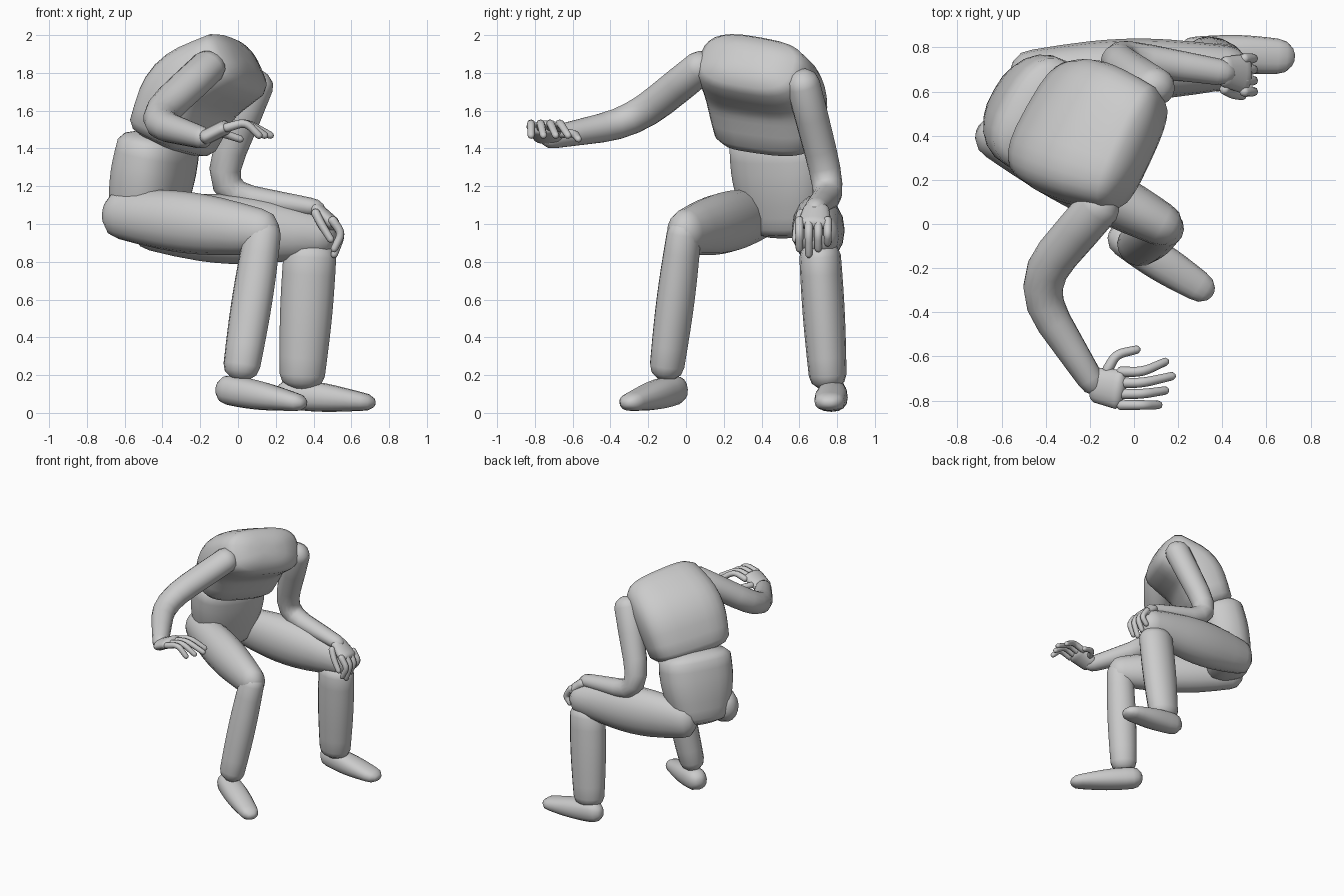
import bpy
import bmesh
from math import sin, cos, pi, tau, copysign
from mathutils import Vector

cube = bpy.data.objects.get("Cube")
if cube:
    bpy.data.objects.remove(cube, do_unlink=True)

# One plain material
tone = (.6, .6, .6, 1)
grey = bpy.data.materials.new("plain grey")
grey.use_nodes = True
grey.diffuse_color = tone
grey.node_tree.nodes["Principled BSDF"].inputs["Base Color"].default_value = tone

# The torso is turned towards its right leg
FORWARD = Vector((.87, -.49, 0))
LATERAL = Vector((.49, .87, 0))
UP = Vector((0, 0, 1))
LEFT = Vector((0, 1, 0))


def body(forward, lateral, height):
    """Point measured along the turned axes of the torso."""
    return FORWARD * forward + LATERAL * lateral + UP * height


def bent_path(start, joint, end):
    """Points from start to end with a rounded corner at the joint."""
    before, after = start.lerp(joint, .6), joint.lerp(end, .4)
    corner = []
    for step in range(5):
        t = step / 4
        corner.append(before.lerp(joint, t).lerp(joint.lerp(after, t), t))
    return [start, start.lerp(joint, .3), *corner, joint.lerp(end, .7), end]


def ring_points(centre, tangent, side, width, height, power, count):
    """Rounded-box cross-section at right angles to the tangent."""
    across = (side - tangent * side.dot(tangent)).normalized()
    above = tangent.cross(across)
    for k in range(count):
        angle = tau * k / count
        c, s = cos(angle), sin(angle)
        x = copysign(abs(c) ** (2 / power), c) * width
        y = copysign(abs(s) ** (2 / power), s) * height
        yield centre + across * x + above * y


def limb(name, start, end, first, last, side=LEFT, joint=None,
         bulge=0.0, dome=.08, power=2, count=16):
    """Dome-ended tube; first and last are half width and half height at its ends."""
    start, end = Vector(start), Vector(end)
    joint = Vector(joint) if joint else start.lerp(end, .5)
    path = bent_path(start, joint, end)
    steps = [(b - a) for a, b in zip(path, path[1:])]
    total = sum(step.length for step in steps)
    first, last = Vector(first), Vector(last)

    # Rings along the path, swelling towards the middle
    rings, travelled = [], 0
    for i, point in enumerate(path):
        into, out = steps[max(i - 1, 0)], steps[min(i, len(steps) - 1)]
        tangent = (into.normalized() + out.normalized()).normalized()
        t = travelled / total
        size = first.lerp(last, t) * (1 + bulge * sin(pi * t))
        rings.append((point, tangent, size))
        travelled += out.length

    # Shrinking rings that round off both ends
    def cap(ring, length):
        point, tangent, size = ring
        angles = [pi / 6, pi / 3, pi * .43]
        return [(point + tangent * length * sin(a), tangent, size * cos(a)) for a in angles]

    rings = cap(rings[0], -dome)[::-1] + rings + cap(rings[-1], dome)

    bm = bmesh.new()
    loops = [[bm.verts.new(p) for p in ring_points(point, tangent, side, *size, power, count)]
             for point, tangent, size in rings]
    for low, high in zip(loops, loops[1:]):
        for k in range(count):
            n = (k + 1) % count
            bm.faces.new((low[k], low[n], high[n], high[k]))
    bm.faces.new(loops[0][::-1])
    bm.faces.new(loops[-1])
    bmesh.ops.recalc_face_normals(bm, faces=bm.faces)
    mesh = bpy.data.meshes.new(name)
    bm.to_mesh(mesh)
    bm.free()
    mesh.materials.append(grey)
    mesh.shade_smooth()
    bpy.context.collection.objects.link(bpy.data.objects.new(name, mesh))


# Torso: a broad chest hunched forward over a slimmer abdomen
limb("chest", body(-.52, .22, 1.47), body(-.18, .29, 1.84), (.3, .18), (.3, .17),
     side=LATERAL - UP * .12, joint=body(-.42, .25, 1.71), bulge=.1, power=3, count=28)
limb("abdomen", (-.5, .53, 1), (-.42, .49, 1.42), (.21, .16), (.27, .18),
     side=LATERAL, bulge=.1, dome=.07, power=2.5, count=24)

# Legs
limb("right_thigh", (-.62, .39, 1.05), (.12, 0, .96), (.1, .13), (.1, .12),
     side=LATERAL, bulge=.3, dome=.1)
limb("left_thigh", (-.46, .69, 1), (.42, .71, .94), (.1, .14), (.1, .12),
     bulge=.4, dome=.1)
limb("right_shin", (.13, -.01, .95), (.02, -.1, .25), (.09, .1), (.09, .1),
     side=LATERAL, bulge=.1)
limb("left_shin", (.38, .71, .83), (.34, .75, .2), (.11, .14), (.1, .12), bulge=.06)

# Feet
limb("right_foot", (-.04, -.07, .12), (.29, -.28, .06), (.08, .08), (.07, .05),
     side=LATERAL, bulge=.15, power=2.3)
limb("left_foot", (.28, .78, .1), (.65, .76, .06), (.07, .08), (.08, .05),
     bulge=.15, power=2.3)

# Arms
limb("right_arm", (-.16, .08, 1.83), (-.2, -.7, 1.46), (.1, .09), (.06, .06),
     side=FORWARD, joint=(-.47, -.28, 1.54), bulge=.15)
limb("left_arm", (.09, .62, 1.74), (.38, .69, 1.09), (.09, .1), (.06, .05),
     joint=(-.13, .77, 1.16), bulge=.1)

# Palms
limb("right_palm", (-.17, -.73, 1.46), (-.07, -.75, 1.51), (.08, .04), (.09, .04), dome=.03)
limb("left_palm", (.41, .69, 1.08), (.5, .68, 1), (.07, .04), (.09, .04), dome=.03)


def finger(name, start, joint, tip, radius=.024):
    limb(name, start, tip, (radius, radius), (radius * .8, radius * .8),
         joint=joint, dome=.02, count=8)


# Fingers: the right hand reaches forward and fans out, the left hangs over the knee
for i, name in enumerate(("little", "ring", "middle", "index")):
    length = .2 - .03 * abs(i - 2)
    y = -.82 + .05 * i
    finger("right_" + name + "_finger", (-.06, y, 1.51), (.04, y, 1.54),
           (length - .03, y + .015 * i, 1.47))
    y = .75 - .05 * i
    finger("left_" + name + "_finger", (.5, y, 1.02), (.55, y, .95), (.51, y, 1.04 - length))
finger("right_thumb", (-.12, -.66, 1.48), (-.08, -.59, 1.48), (.01, -.57, 1.45))
finger("left_thumb", (.41, .61, 1.06), (.44, .59, 1), (.49, .58, .92))
